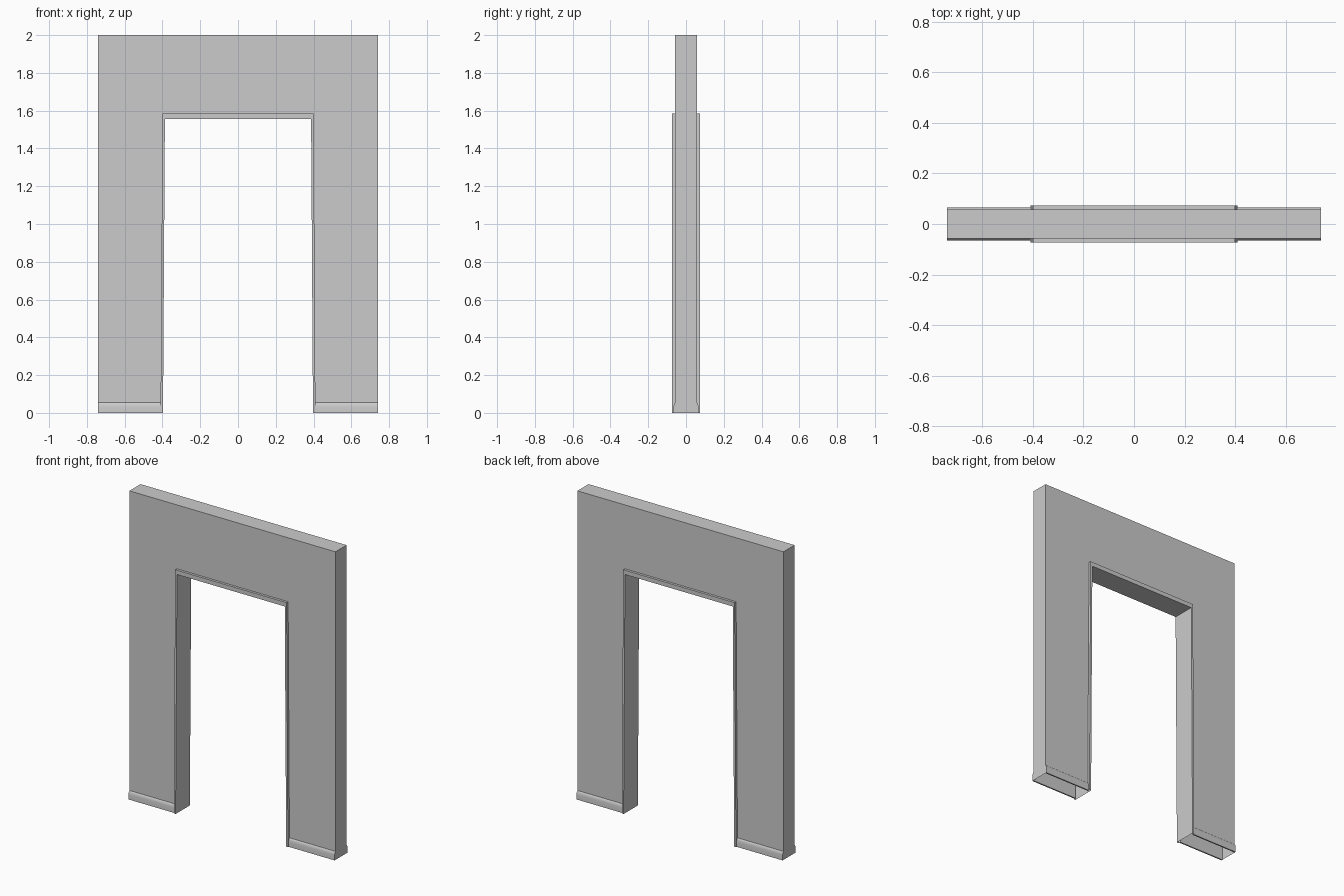
import bpy, bmesh

if "Cube" in bpy.data.objects:
    bpy.data.objects.remove(bpy.data.objects["Cube"])

W, H, D = 0.74, 2.0, 0.057          # wall half width, height, half depth
TRIM_D = 0.073                      # door trim half depth
OUTER = [(0.41, 0), (0.40, 1.585), (0, 1.585)]
INNER = [(0.397, 0), (0.387, 1.557), (0, 1.557)]


def quarter_part(name, faces, smooth=False):
    """Build a front-right quarter from face loops and mirror it in x and y."""
    bm = bmesh.new()
    for loop in faces:
        bm.faces.new([bm.verts.new(p) for p in loop])
    bmesh.ops.remove_doubles(bm, verts=bm.verts[:], dist=1e-5)
    mesh = bpy.data.meshes.new(name)
    bm.to_mesh(mesh)
    bm.free()
    ob = bpy.data.objects.new(name, mesh)
    bpy.context.collection.objects.link(ob)
    if smooth:
        bpy.ops.object.select_all(action='DESELECT')
        ob.select_set(True)
        bpy.context.view_layer.objects.active = ob
        bpy.ops.object.shade_smooth_by_angle()
    mod = ob.modifiers.new("mirror", 'MIRROR')
    mod.use_axis = (True, True, False)
    mod.merge_threshold = 1e-4
    return ob


def strips(a, b):
    """Quads between two point rows of equal length."""
    return [(a[i], b[i], b[i + 1], a[i + 1]) for i in range(len(a) - 1)]


def row(path, y):
    return [(x, y, z) for x, z in path]


# Wall shell, open at the floor
front = row(OUTER[::-1] + [(0.41, 0), (W, 0), (W, H), (0, H)], -D)
front.pop(3)
quarter_part("wall", [
    front,
    [(0, -D, H), (W, -D, H), (W, 0, H), (0, 0, H)],
    [(W, -D, 0), (W, 0, 0), (W, 0, H), (W, -D, H)],
])

# Door trim: outer lip, face and reveal
sections = [row(OUTER, -D), row(OUTER, -TRIM_D), row(INNER, -TRIM_D), row(INNER, 0)]
faces = []
for a, b in zip(sections, sections[1:]):
    faces += strips(a, b)
quarter_part("door_trim", faces)

# Baseboard with a rounded top and a narrow underside
profile = [(-D, 0), (-0.066, 0), (-0.066, 0.034), (-0.064, 0.044),
           (-0.061, 0.051), (-D, 0.055)]
left = [(0.4095, y, z) for y, z in profile]
right = [(W, y, z) for y, z in profile]
quarter_part("baseboard", strips(left, right) + [right[::-1]], smooth=True)
